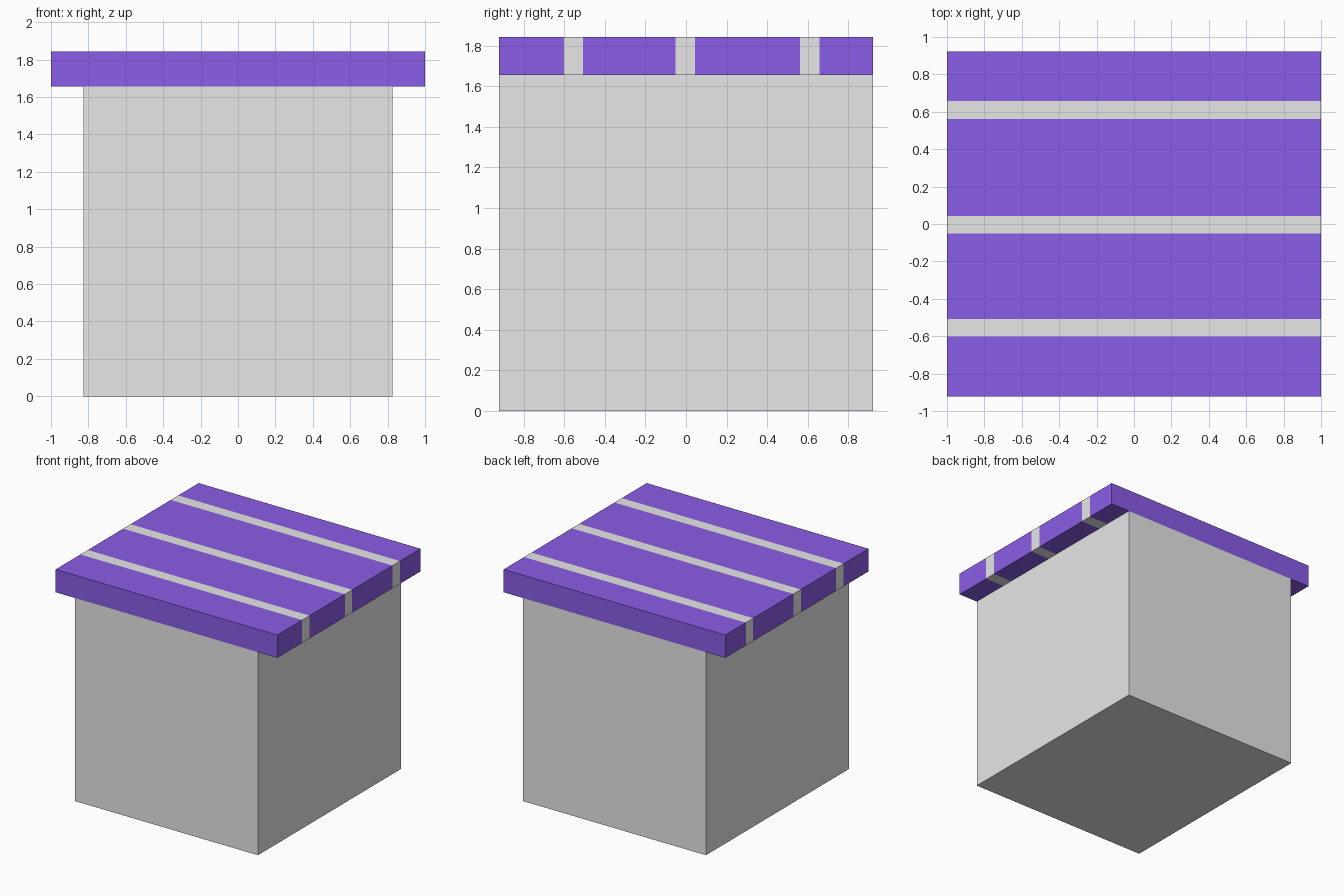
import bpy, bmesh

if "Cube" in bpy.data.objects:
    bpy.data.objects.remove(bpy.data.objects["Cube"])

def material(name, rgb):
    m = bpy.data.materials.new(name)
    m.diffuse_color = (*rgb, 1.0)
    m.use_nodes = True
    m.node_tree.nodes["Principled BSDF"].inputs["Base Color"].default_value = m.diffuse_color
    return m

grey = material("light grey", (0.80, 0.80, 0.80))
purple = material("purple", (0.258, 0.109, 0.80))

DEPTH = 0.922       # half depth shared by block and slab
JOINT = 1.656       # height where the slab sits on the block
TOP = 1.842
STRIPES = [(-0.602, -0.507), (-0.051, 0.044), (0.562, 0.658)]

def box(name, half_x, z0, z1, mats, cuts=()):
    """Box centred in x and y, optionally sliced across y."""
    bm = bmesh.new()
    bmesh.ops.create_cube(bm, size=1)
    for v in bm.verts:
        v.co.x *= 2 * half_x
        v.co.y *= 2 * DEPTH
        v.co.z = z0 if v.co.z < 0 else z1
    for y in cuts:
        bmesh.ops.bisect_plane(bm, geom=bm.verts[:] + bm.edges[:] + bm.faces[:],
                               plane_co=(0, y, 0), plane_no=(0, 1, 0))
    # faces lying inside a stripe take the second material
    for f in bm.faces:
        y = f.calc_center_median().y
        f.material_index = int(bool(cuts) and any(a < y < b for a, b in STRIPES))
    me = bpy.data.meshes.new(name)
    bm.to_mesh(me)
    bm.free()
    for m in mats:
        me.materials.append(m)
    ob = bpy.data.objects.new(name, me)
    bpy.context.collection.objects.link(ob)
    return ob

# Plain body block
box("body_block", 0.826, 0.0, JOINT, [grey])

# Overhanging slab with grey bands running through it
box("striped_top_slab", 1.0, JOINT, TOP, [purple, grey],
    cuts=[y for pair in STRIPES for y in pair])
